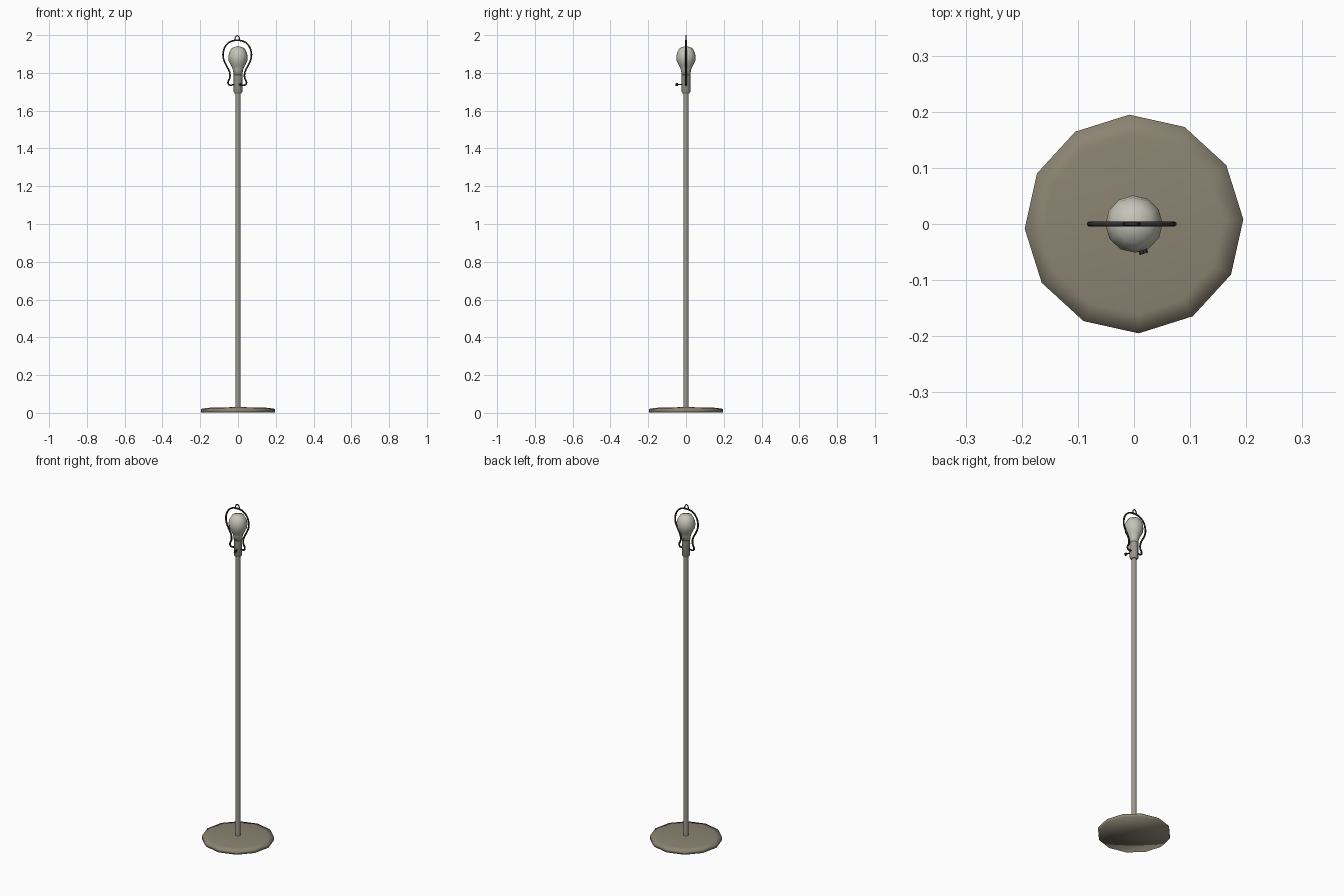
import bpy, bmesh, math
from mathutils import Vector

if "Cube" in bpy.data.objects:
    bpy.data.objects.remove(bpy.data.objects["Cube"])


def lathe(name, profile, sides, turn=0.0, angle=None):
    """Revolve (radius, z) points around z; radius 0 makes a pole."""
    bm = bmesh.new()
    rings = []
    for r, z in profile:
        if r == 0:
            rings.append([bm.verts.new((0, 0, z))] * sides)
        else:
            rings.append([bm.verts.new((r * math.cos(turn + math.tau * i / sides),
                                        r * math.sin(turn + math.tau * i / sides), z))
                          for i in range(sides)])
    for a, b in zip(rings, rings[1:]):
        for i in range(sides):
            j = (i + 1) % sides
            quad = list(dict.fromkeys((a[i], a[j], b[j], b[i])))
            bm.faces.new(quad)
    bmesh.ops.recalc_face_normals(bm, faces=bm.faces)
    me = bpy.data.meshes.new(name)
    bm.to_mesh(me)
    bm.free()
    ob = bpy.data.objects.new(name, me)
    bpy.context.collection.objects.link(ob)
    bpy.context.view_layer.objects.active = ob
    ob.select_set(True)
    if angle is None:
        bpy.ops.object.shade_smooth()
    else:
        bpy.ops.object.shade_smooth_by_angle(angle=math.radians(angle))
    ob.select_set(False)
    return ob


def wire(name, points, radius, mat):
    """Round wire through (x, z) points in the y = 0 plane."""
    cu = bpy.data.curves.new(name, 'CURVE')
    cu.dimensions = '3D'
    cu.bevel_depth = radius
    cu.bevel_resolution = 1
    cu.resolution_u = 3
    cu.use_fill_caps = True
    sp = cu.splines.new('BEZIER')
    sp.bezier_points.add(len(points) - 1)
    for bp, (x, z) in zip(sp.bezier_points, points):
        bp.co = (x, 0, z)
        bp.handle_left_type = bp.handle_right_type = 'AUTO'
    cu.materials.append(mat)
    ob = bpy.data.objects.new(name, cu)
    bpy.context.collection.objects.link(ob)
    return ob


def material(name, rgb):
    m = bpy.data.materials.new(name)
    m.diffuse_color = (*rgb, 1)
    m.use_nodes = True
    m.node_tree.nodes["Principled BSDF"].inputs["Base Color"].default_value = m.diffuse_color
    return m


bronze = material("bronze", (0.26, 0.23, 0.17))
steel = material("steel", (0.33, 0.32, 0.28))
glass = material("glass", (0.55, 0.55, 0.48))
black = material("black", (0.03, 0.03, 0.03))

# Round foot with a shallow conical top
base = lathe("base", [(0, 0.003), (0.195, 0.003), (0.195, 0.021), (0.16, 0.027), (0, 0.031)],
             12, math.radians(2.5))
base.data.materials.append(bronze)

# Pole
pole = lathe("pole", [(0, 0.02), (0.014, 0.02), (0.014, 1.70), (0, 1.70)], 10, angle=40)
pole.data.materials.append(steel)

# Bulb socket
socket = lathe("socket", [(0, 1.692), (0.018, 1.692), (0.023, 1.70), (0.023, 1.815), (0, 1.815)],
               12, angle=40)
socket.data.materials.append(steel)

# Light bulb
bulb = lathe("bulb", [(0, 1.79), (0.024, 1.79), (0.026, 1.815), (0.036, 1.837), (0.049, 1.862),
                      (0.051, 1.885), (0.047, 1.908), (0.033, 1.932), (0, 1.942)],
             12, math.radians(2.5))
bulb.data.materials.append(glass)

# Wire harp around the bulb, mirrored from one half
cx = -0.004
half = [(0.016, 1.738), (0.044, 1.737), (0.049, 1.750), (0.039, 1.775), (0.041, 1.805),
        (0.058, 1.84), (0.073, 1.875), (0.074, 1.91), (0.060, 1.945), (0.033, 1.967)]
path = [(cx - x, z) for x, z in half] + [(cx, 1.972)] + [(cx + x, z) for x, z in reversed(half)]
wire("harp", path, 0.0048, black)

# Small loop on top of the harp
wire("top_loop", [(cx - 0.014, 1.970), (cx - 0.010, 1.988), (cx, 1.997),
                  (cx + 0.010, 1.988), (cx + 0.014, 1.970)], 0.003, black)

# Turn switch: thin stem and knob pointing to the front
direction = Vector((0.32, -0.95, 0)).normalized()
for name, r, start, end in (("switch_stem", 0.003, 0.015, 0.05),
                            ("switch_knob", 0.008, 0.046, 0.056)):
    part = lathe(name, [(0, start), (r, start), (r, end), (0, end)], 8, angle=40)
    part.rotation_euler = direction.to_track_quat('Z', 'Y').to_euler()
    part.location = (0, 0, 1.738)
    part.data.materials.append(black)
